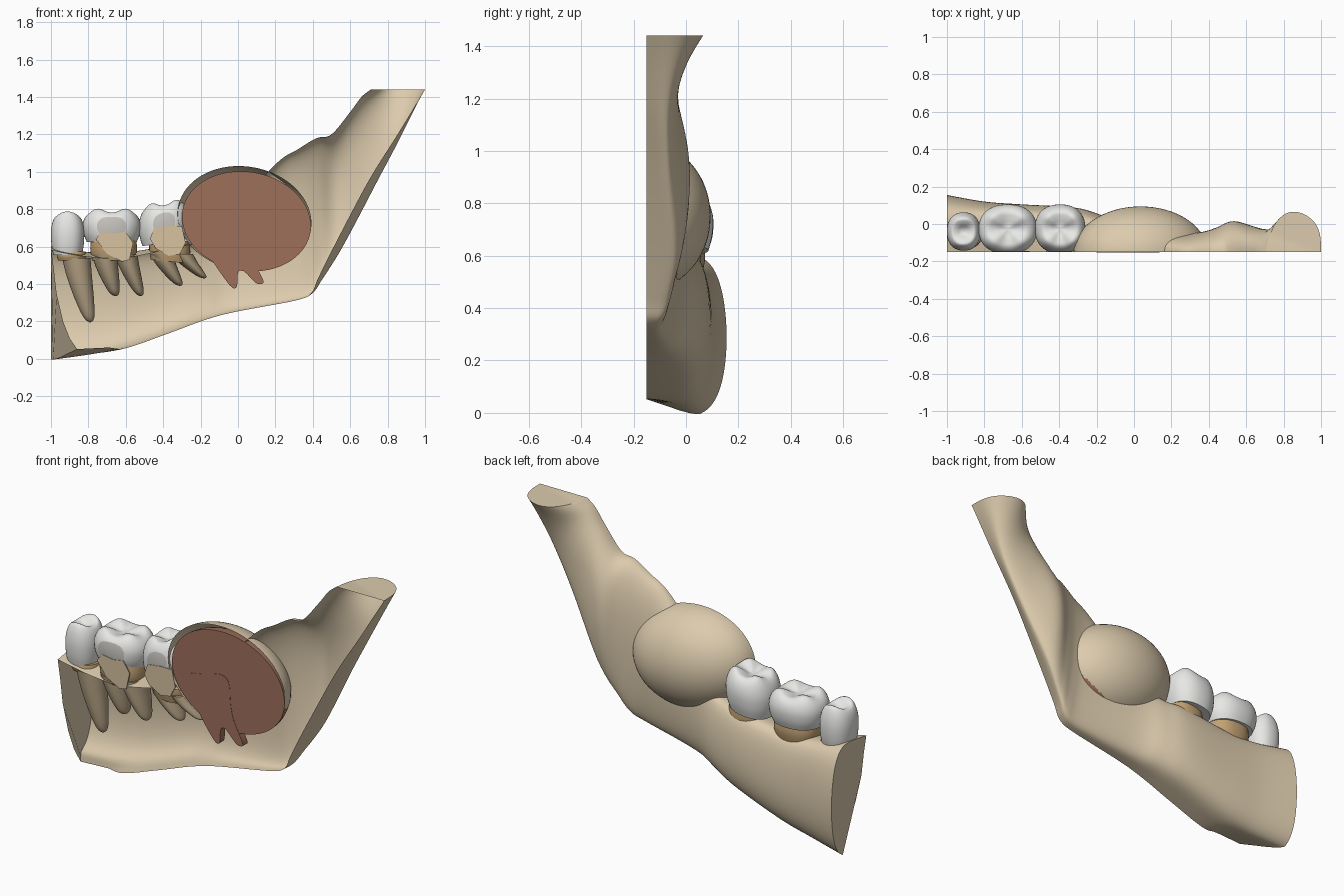
import bpy, bmesh, math
from mathutils import Matrix

if "Cube" in bpy.data.objects:
    bpy.data.objects.remove(bpy.data.objects["Cube"], do_unlink=True)

CUT = -0.15  # plane of the front section


def material(name, r, g, b):
    m = bpy.data.materials.new(name)
    m.use_nodes = True
    m.diffuse_color = (r, g, b, 1)
    bsdf = next(n for n in m.node_tree.nodes if n.type == 'BSDF_PRINCIPLED')
    bsdf.inputs["Base Color"].default_value = (r, g, b, 1)
    bsdf.inputs["Roughness"].default_value = 0.6
    return m


BONE = material("bone tan", 0.72, 0.60, 0.42)
ENAMEL = material("enamel white", 0.80, 0.80, 0.78)
SECTION = material("cut enamel grey", 0.58, 0.56, 0.53)
DENTIN = material("dentin cream", 0.68, 0.54, 0.35)
NECK = material("neck gold", 0.54, 0.36, 0.17)
ROOT = material("root brown", 0.46, 0.36, 0.23)
CYST = material("cyst brown", 0.34, 0.16, 0.105)


def finish(name, bm, mats, angle=40):
    bmesh.ops.recalc_face_normals(bm, faces=bm.faces)
    me = bpy.data.meshes.new(name)
    bm.to_mesh(me)
    bm.free()
    ob = bpy.data.objects.new(name, me)
    bpy.context.collection.objects.link(ob)
    for m in mats:
        me.materials.append(m)
    bpy.ops.object.select_all(action='DESELECT')
    ob.select_set(True)
    bpy.context.view_layer.objects.active = ob
    bpy.ops.object.shade_smooth_by_angle(angle=math.radians(angle))


def smooth_rows(rows, steps):
    """Catmull-Rom interpolation through rows of numbers."""
    out = []
    for i in range(len(rows) - 1):
        p = [rows[max(0, min(len(rows) - 1, i + k))] for k in (-1, 0, 1, 2)]
        for s in range(steps):
            t = s / steps
            out.append([b + 0.5 * t * (c - a + t * (2*a - 5*b + 4*c - d + t * (3*(b - c) + d - a)))
                        for a, b, c, d in zip(*p)])
    return out + [list(rows[-1])]


def skin(bm, rings, closed, cap_edge=()):
    """Join rings and cap both ends; cap_edge shapes the open side of the first cap."""
    loops = [[bm.verts.new(p) for p in ring] for ring in rings]
    n = len(loops[0])
    for a, b in zip(loops, loops[1:]):
        for i in range(n if closed else n - 1):
            j = (i + 1) % n
            bm.faces.new((a[i], a[j], b[j], b[i]))
    bm.faces.new(loops[0][::-1] + [bm.verts.new(p) for p in cap_edge])
    bm.faces.new(loops[-1])


def cut_front(bm, y, fill=None):
    """Slice away everything before y; optionally close with a material index."""
    res = bmesh.ops.bisect_plane(bm, geom=bm.verts[:] + bm.edges[:] + bm.faces[:],
                                 plane_co=(0, y, 0), plane_no=(0, -1, 0), clear_outer=True)
    edges = [e for e in res["geom_cut"] if isinstance(e, bmesh.types.BMEdge)]
    if fill is not None and edges:
        for f in bmesh.ops.contextual_create(bm, geom=edges)["faces"]:
            f.material_index = fill


# Jaw bone, an open-fronted shell:
# top x, z, bottom x, z, depth, top and bottom roundness, inward pull of the lower cut edge
stations = [
    (-1.0, .58, -1.0, -.018, .305, .36, .34, .14),
    (-.80, .545, -.80, .01, .27, .28, .40, .10),
    (-.60, .54, -.60, .055, .255, .25, .42, .01),
    (-.32, .60, -.32, .155, .238, .25, .42, 0),
    (-.19, .63, -.17, .21, .20, .28, .48, 0),
    (-.05, .76, -.02, .25, .145, .5, .5, 0),
    (.20, 1.04, .30, .31, .105, .85, .5, 0),
    (.32, 1.12, .40, .345, .107, .85, .4, -.01),
    (.42, 1.18, .46, .42, .13, .85, .38, -.03),
    (.50, 1.20, .57, .59, .165, .9, .42, -.05),
    (.60, 1.32, .75, .93, .125, .8, .45, -.05),
    (.66, 1.40, .88, 1.18, .13, .9, .5, -.03),
    (.71, 1.44, 1.0, 1.44, .215, 1.2, .65, 0)]
bm = bmesh.new()
rings = []
for xt, zt, xb, zb, depth, pt, pb, pull in smooth_rows(stations, 6):
    ring = []
    for k in range(41):
        t = math.pi * k / 40
        s = (1 - math.cos(t)) / 2
        f = math.sin(t) ** (pt + (pb - pt) * s) if 0 < k < 40 else 0
        lip = s ** 4 * max(0, 1 - 1.5 * f)
        crest = .1 * min(.5, max(0, -xt - .05)) * f * (1 - s) ** 3
        ring.append((xt + (xb - xt) * s + pull * lip, CUT + depth * f,
                     zt + (zb - zt) * s + abs(pull) * .5 * lip + crest))
    rings.append(ring)
skin(bm, rings, False, [(x, CUT, z) for x, z in ((-.985, .48), (-.97, .35), (-.935, .2), (-.90, .11))])
finish("jaw_bone", bm, [BONE], 50)


# Cyst: half-ellipsoid wall with a filled half-ellipsoid inside
def half_ellipsoid(name, center, radii, mat, filled):
    bm = bmesh.new()
    bmesh.ops.create_uvsphere(bm, u_segments=64, v_segments=40, radius=1)
    m = (Matrix.Translation(center) @ Matrix.Rotation(math.radians(10), 4, 'Y')
         @ Matrix.Diagonal((*radii, 1)))
    bmesh.ops.transform(bm, matrix=m, verts=bm.verts)
    cut_front(bm, CUT, 0 if filled else None)
    finish(name, bm, [mat])


half_ellipsoid("cyst_wall", (.035, CUT - .001, .75), (.36, .245, .278), BONE, False)
half_ellipsoid("cyst_content", (.045, CUT, .735), (.347, .225, .265), CYST, True)


def slab(name, outline, y, depth, mat):
    bm = bmesh.new()
    f = bm.faces.new([bm.verts.new((x, y, z)) for x, z in outline])
    ex = bmesh.ops.extrude_face_region(bm, geom=[f])
    bmesh.ops.translate(bm, vec=(0, depth, 0),
                        verts=[v for v in ex["geom"] if isinstance(v, bmesh.types.BMVert)])
    finish(name, bm, [mat], 30)


# Buried tooth seen in section
buried = [(-.20, .68), (-.19, .72), (-.10, .74), (0, .765), (.05, .73), (.06, .62), (.08, .53),
          (.135, .42), (.12, .40), (.09, .41), (.03, .47), (0, .46), (-.005, .39), (-.03, .38),
          (-.08, .44), (-.14, .53), (-.18, .60)]
slab("buried_tooth", smooth_rows(buried + buried[:1], 3)[:-1], CUT - .0015, .04, CYST)


def stack(name, rows, mats, square=1.0, cusps=0, cusp_height=0, tilt=0):
    """Loft of level rings x, y, z, rx, ry, cusp weight, sliced at the front."""
    bm = bmesh.new()
    rings = []
    for x, y, z, rx, ry, w in smooth_rows(rows, 4):
        ring = []
        for k in range(40):
            a = 2 * math.pi * k / 40
            c, s = math.cos(a), math.sin(a)
            px = math.copysign(abs(c) ** square, c) * rx
            py = math.copysign(abs(s) ** square, s) * ry
            lift = -w * cusp_height * math.cos(cusps * a)
            ring.append((x + px, y + py, z + lift + tilt * px))
        rings.append(ring)
    skin(bm, rings, True)
    cut_front(bm, CUT + .003, len(mats) - 1)
    finish(name, bm, mats, 50)


def crown(name, x, y, z0, z1, rx, ry, cusps, height, tilt=0):
    h = z1 - z0
    rows = [(x, y, z0 + h * u, rx * r, ry * r, w) for u, r, w in (
        (0, .86, 0), (.25, .97, 0), (.55, 1, .1), (.80, .90, .5),
        (.95, .70, 1), (.93, .45, .8), (.86, .2, .2), (.84, .03, 0))]
    stack(name, rows, [ENAMEL, SECTION], .87, cusps, height, tilt)


def neck(name, x, y, z0, z1, rx, ry, tilt=0):
    stack(name, [(x, y, z0, rx * .92, ry * .88, 0), (x, y, (z0 + z1) / 2, rx, ry, 0),
                 (x, y, z1, rx * .95, ry * .95, 0)], [NECK, DENTIN], .85, tilt=tilt)


def root(name, x0, z0, x1, z1, rx, ry, y=-.05):
    rows = []
    for u, r in ((0, 1), (.3, .88), (.6, .7), (.85, .48), (.96, .28), (1, .03)):
        rows.append((x0 + (x1 - x0) * u ** 1.2, y, z0 + (z1 - z0) * u, rx * r, ry * r, 0))
    stack(name, rows, [ROOT])


# Premolar
crown("premolar_crown", -.911, -.04, .555, .785, .089, .102, 2, .012)
neck("premolar_neck", -.89, -.045, .525, .575, .078, .085)
root("premolar_root", -.865, .54, -.79, .195, .076, .08)

# First molar
crown("first_molar_crown", -.675, -.028, .625, .80, .155, .132, 4, .010)
neck("first_molar_neck", -.665, -.04, .525, .65, .125, .113)
root("first_molar_front_root", -.715, .56, -.655, .335, .068, .095)
root("first_molar_rear_root", -.60, .56, -.52, .335, .062, .095)

# Second molar, leaning upwards to the rear
crown("second_molar_crown", -.395, -.026, .62, .84, .135, .13, 4, .010, .15)
neck("second_molar_neck", -.365, -.045, .52, .64, .11, .103, -.1)
root("second_molar_front_root", -.41, .56, -.31, .39, .062, .09)
root("second_molar_rear_root", -.30, .56, -.18, .43, .06, .09)

# Dentin exposed on the sectioned molars
slab("first_molar_dentin", [(-.76, .64), (-.73, .68), (-.66, .67), (-.60, .68), (-.56, .62),
                            (-.58, .53), (-.62, .52), (-.70, .56)], CUT, .006, DENTIN)
slab("second_molar_dentin", [(-.47, .64), (-.45, .70), (-.37, .71), (-.30, .71), (-.28, .62),
                             (-.31, .56), (-.37, .55), (-.44, .59)], CUT, .006, DENTIN)
